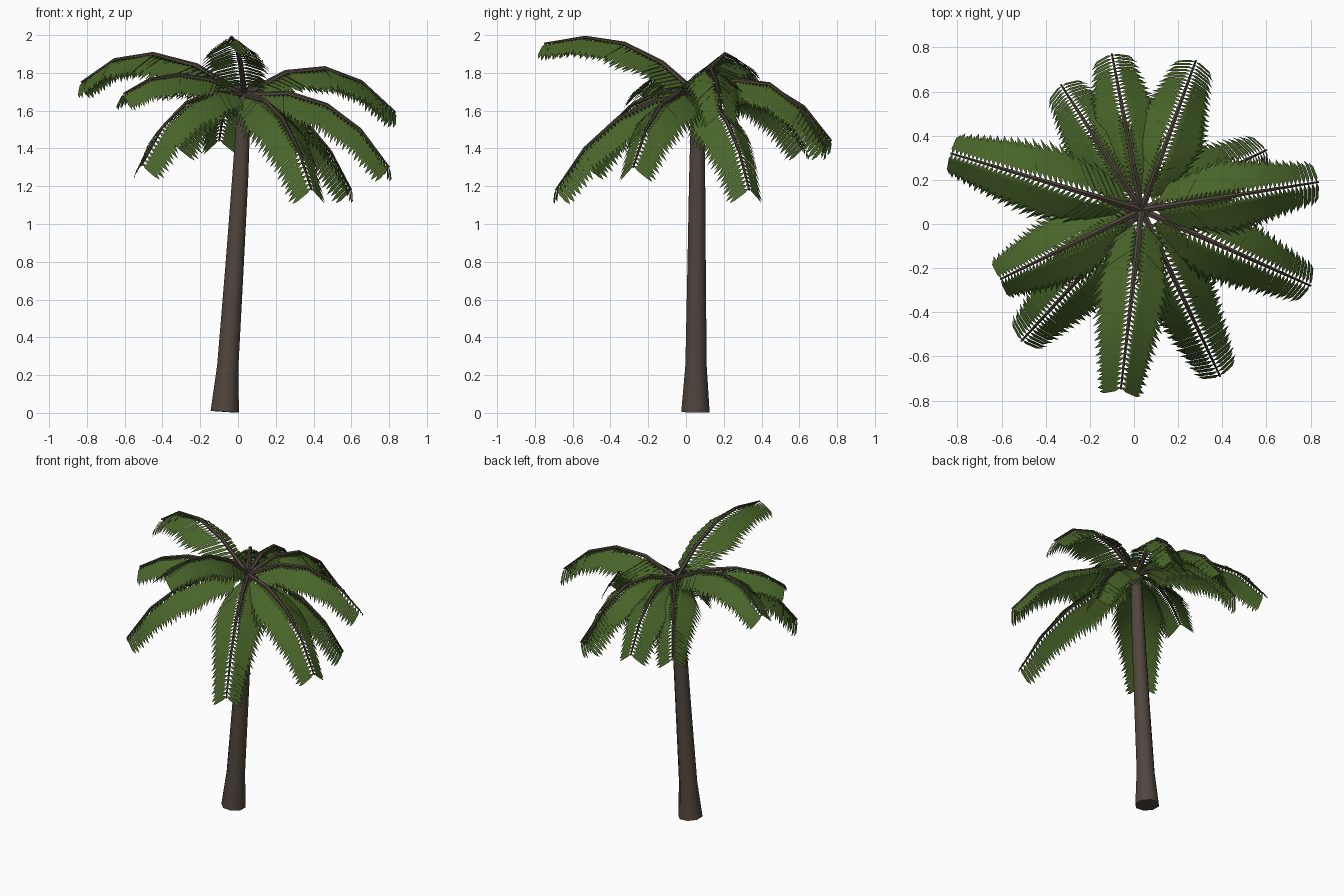
import bpy, bmesh, math
from mathutils import Vector

if "Cube" in bpy.data.objects:
    bpy.data.objects.remove(bpy.data.objects["Cube"])


def material(name, rgb):
    m = bpy.data.materials.new(name)
    m.diffuse_color = (*rgb, 1)
    m.use_nodes = True
    m.node_tree.nodes["Principled BSDF"].inputs["Base Color"].default_value = m.diffuse_color
    return m


BARK = material("brown bark", (0.080, 0.061, 0.046))
LEAF = material("palm green", (0.066, 0.128, 0.022))
UP = Vector((0, 0, 1))


def finish(bm, name, mat, smooth):
    me = bpy.data.meshes.new(name)
    bm.to_mesh(me)
    bm.free()
    me.materials.append(mat)
    for p in me.polygons:
        p.use_smooth = smooth
    ob = bpy.data.objects.new(name, me)
    bpy.context.collection.objects.link(ob)
    return ob


def tube(bm, points, radii, side, sides):
    """Loft rings along points; side is a vector across the path."""
    rings = []
    for i, p in enumerate(points):
        t = (points[min(i + 1, len(points) - 1)] - points[max(i - 1, 0)]).normalized()
        b = t.cross(side).normalized()
        a = b.cross(t)
        ring = []
        for k in range(sides):
            ang = math.tau * (k + 0.5) / sides
            ring.append(bm.verts.new(p + (a * math.cos(ang) + b * math.sin(ang)) * radii[i]))
        rings.append(ring)
    for r0, r1 in zip(rings, rings[1:]):
        for k in range(sides):
            n = (k + 1) % sides
            bm.faces.new((r0[k], r0[n], r1[n], r1[k]))
    bm.faces.new(rings[0][::-1])
    bm.faces.new(rings[-1])
    bmesh.ops.recalc_face_normals(bm, faces=bm.faces[:])


# Trunk: leaning, flared at the foot
path = [(-0.07, 0.05, 0.006), (-0.054, 0.053, 0.25), (-0.02, 0.056, 0.75),
        (0.012, 0.059, 1.25), (0.035, 0.063, 1.69)]
bm = bmesh.new()
tube(bm, [Vector(p) for p in path], [0.081, 0.061, 0.053, 0.046, 0.037], Vector((1, 0, 0)), 8)
trunk = finish(bm, "trunk", BARK, True)
bpy.context.view_layer.objects.active = trunk
trunk.select_set(True)
bpy.ops.object.shade_smooth_by_angle(angle=math.radians(50))

# Fronds: tip x, tip y, tip z, share of the reach at the midpoint, height at the midpoint
HUB = Vector((0.035, 0.063, 1.685))
FRONDS = [
    (-0.83, 0.32, 1.75, 0.56, 1.90), (-0.605, -0.25, 1.69, 0.55, 1.79),
    (-0.51, -0.53, 1.31, 0.57, 1.64), (-0.06, -0.75, 1.955, 0.48, 1.955),
    (0.39, -0.69, 1.18, 0.56, 1.56), (0.80, -0.28, 1.30, 0.57, 1.63),
    (0.835, 0.19, 1.59, 0.53, 1.825), (0.60, 0.335, 1.18, 0.57, 1.54),
    (0.28, 0.74, 1.41, 0.56, 1.74), (-0.10, 0.77, 1.44, 0.56, 1.72),
    (-0.33, 0.63, 1.41, 0.56, 1.70)]
SEGMENTS, LEAFLETS = 4, 36


def leaflet_length(t):
    if t < 0.32:
        return 0.15 + 0.10 * (t / 0.32)
    return 0.25 - 0.115 * (t - 0.32) / 0.68


for n, (x, y, z, share, zm) in enumerate(FRONDS, 1):
    tip = Vector((x, y, z))
    mid = HUB.lerp(tip, share)
    mid.z = zm

    def curve(t):
        # parabola through hub, midpoint and tip
        return (HUB * (2 * (t - 0.5) * (t - 1)) + mid * (4 * t * (1 - t))
                + tip * (2 * t * (t - 0.5)))

    pts = [curve(i / SEGMENTS) for i in range(SEGMENTS + 1)]
    flat = Vector((x - HUB.x, y - HUB.y, 0)).normalized()
    side = flat.cross(UP)

    # Rib
    bm = bmesh.new()
    tube(bm, pts, [0.017 - 0.003 * i for i in range(SEGMENTS + 1)], side, 6)
    finish(bm, f"frond_rib_{n}", BARK, False)

    # Leaflets: two rows sloping down from the rib, pointed at the end
    bm = bmesh.new()
    reach = sum((b - a).length for a, b in zip(pts, pts[1:]))
    half = 0.54 * reach * 0.9 / LEAFLETS
    for i in range(LEAFLETS):
        t = 0.08 + 0.91 * i / (LEAFLETS - 1)
        seg = min(int(t * SEGMENTS), SEGMENTS - 1)
        root = pts[seg].lerp(pts[seg + 1], t * SEGMENTS - seg)
        along = (curve(t + 0.02) - curve(t - 0.02)).normalized()
        normal = side.cross(along)
        length = leaflet_length(t) * (1.0 + 0.05 * (-1) ** i)
        for s in (1, -1):
            out = (side * s * 0.70 - normal * 0.52 + along * 0.38).normalized()
            puff = (normal * 0.7 + side * s * 0.6) * 0.07 * length

            def at(f, w, lift):
                return bm.verts.new(root + out * (length * f) + along * (half * w) + puff * lift)

            r = at(0, 0, 0)
            a0, a1 = at(0.2, -1, 0.8), at(0.2, 1, 0.6)
            b0, b1 = at(0.74, -0.95, 0.8), at(0.74, 0.95, 0.6)
            e = at(1, 0, -0.4)
            for f in ((r, a0, a1), (a0, b0, b1, a1), (b0, e, b1)):
                bm.faces.new(f if s < 0 else f[::-1])
    bm.normal_update()
    for f in bm.faces:  # outer face upward
        if f.normal.dot(normal) < 0:
            f.normal_flip()
    finish(bm, f"frond_leaflets_{n}", LEAF, False)
